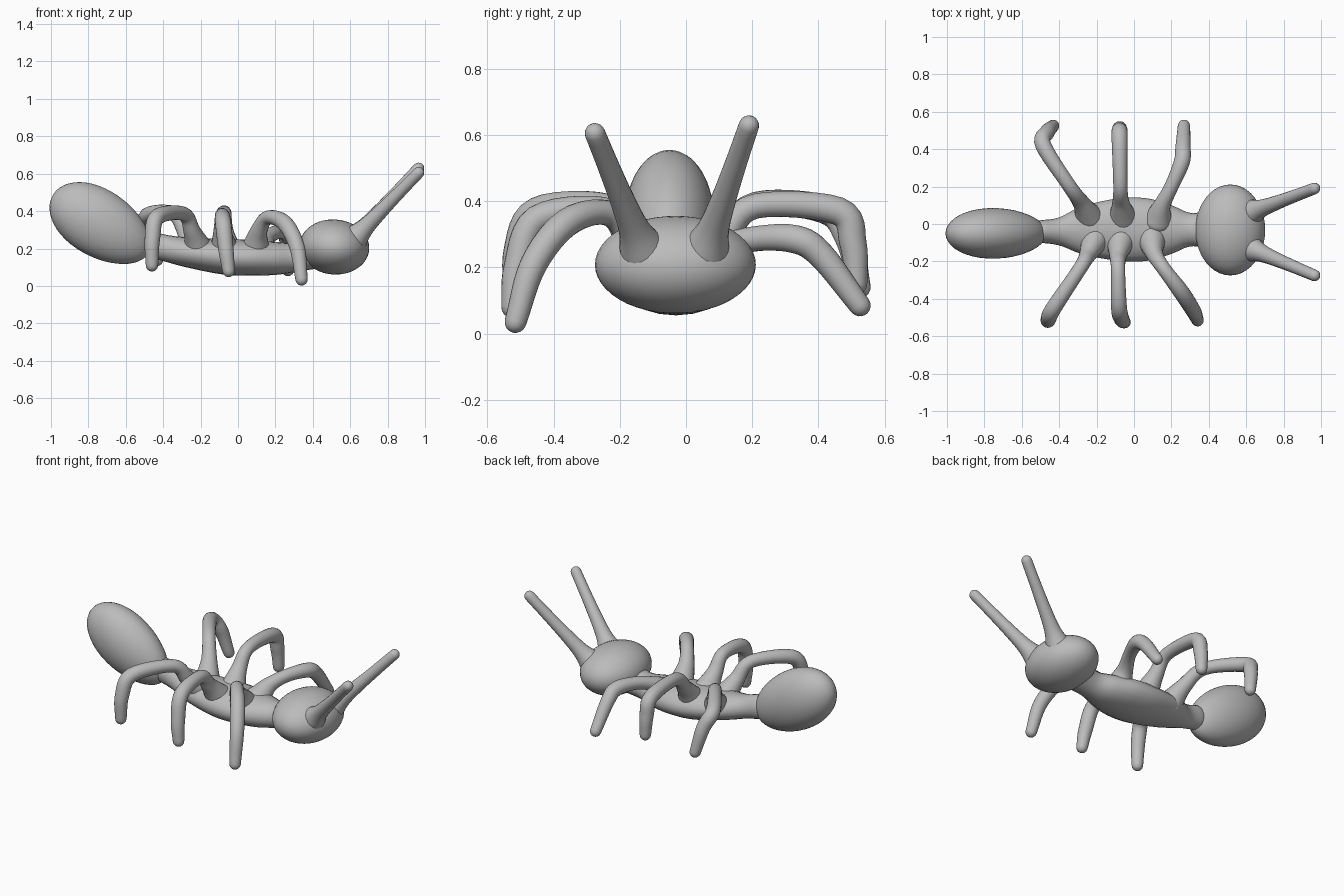
import bpy, bmesh, math
from mathutils import Vector, Matrix

if "Cube" in bpy.data.objects:
    bpy.data.objects.remove(bpy.data.objects["Cube"])

grey = bpy.data.materials.new("matte_grey")
grey.diffuse_color = (0.5, 0.5, 0.5, 1)
grey.use_nodes = True
grey.node_tree.nodes["Principled BSDF"].inputs["Base Color"].default_value = grey.diffuse_color


def finish(name, bm):
    bmesh.ops.recalc_face_normals(bm, faces=bm.faces)
    mesh = bpy.data.meshes.new(name)
    bm.to_mesh(mesh)
    bm.free()
    mesh.materials.append(grey)
    mesh.shade_smooth()
    obj = bpy.data.objects.new(name, mesh)
    bpy.context.collection.objects.link(obj)
    return obj


def egg(name, centre, radii, tilt=0.0, taper=0.0):
    """Ellipsoid, optionally slimmer towards +x, tilted about y."""
    bm = bmesh.new()
    bmesh.ops.create_uvsphere(bm, u_segments=40, v_segments=24, radius=1)
    for v in bm.verts:
        k = 1 - taper * v.co.x
        v.co = Vector((v.co.x * radii[0], v.co.y * radii[1] * k, v.co.z * radii[2] * k))
    bm.transform(Matrix.Translation(centre) @ Matrix.Rotation(tilt, 4, 'Y'))
    return finish(name, bm)


def spline(rows, steps=6):
    """Smooth curve through rows of (x, y, z, half width, half height)."""
    rows = [Vector(r) for r in rows]
    pts = [rows[0] * 2 - rows[1]] + rows + [rows[-1] * 2 - rows[-2]]
    out = []
    for a, b, c, d in zip(pts, pts[1:], pts[2:], pts[3:]):
        for i in range(steps):
            t = i / steps
            out.append(0.5 * (2 * b + (c - a) * t + (2 * a - 5 * b + 4 * c - d) * t * t
                              + (3 * b - a - 3 * c + d) * t ** 3))
    return out + [rows[-1]]


def limb(name, rows, sides=20):
    """Tube with a varying elliptical section and rounded ends."""
    path = spline(rows)
    cen = [Vector(p[:3]) for p in path]
    n = len(path)
    up = Vector((0, 0, 1))
    frames = []
    for i, p in enumerate(path):
        t = (cen[min(i + 1, n - 1)] - cen[max(i - 1, 0)]).normalized()
        up = (up - t * up.dot(t)).normalized()
        frames.append((cen[i], t, up.copy(), p[3], p[4]))

    def cap(frame, sign):
        c, t, u, w, h = frame
        return [(c + t * sign * min(w, h) * math.sin(a), t, u, w * math.cos(a), h * math.cos(a))
                for a in map(math.radians, (25, 48, 68, 82))]

    frames = cap(frames[0], -1)[::-1] + frames + cap(frames[-1], 1)
    bm = bmesh.new()
    rings = []
    for c, t, u, w, h in frames:
        side = t.cross(u)
        rings.append([bm.verts.new(c + side * w * math.cos(a) + u * h * math.sin(a))
                      for a in (2 * math.pi * k / sides for k in range(sides))])
    for a, b in zip(rings, rings[1:]):
        for k in range(sides):
            m = (k + 1) % sides
            bm.faces.new((a[k], a[m], b[m], b[k]))
    bm.faces.new(rings[0])
    bm.faces.new(rings[-1])
    return finish(name, bm)


# body masses
egg("head", (0.515, -0.032, 0.208), (0.187, 0.243, 0.147), tilt=0.08)
egg("abdomen", (-0.735, -0.05, 0.33), (0.299, 0.135, 0.178), tilt=math.radians(32), taper=0.08)

# thorax with narrow waist and neck
limb("thorax", [
    (-0.50, -0.04, 0.23, 0.06, 0.075),
    (-0.40, -0.04, 0.205, 0.075, 0.07),
    (-0.27, -0.035, 0.18, 0.13, 0.08),
    (-0.08, -0.03, 0.157, 0.167, 0.095),
    (0.07, -0.03, 0.15, 0.167, 0.095),
    (0.20, -0.03, 0.147, 0.13, 0.088),
    (0.30, -0.03, 0.152, 0.09, 0.078),
    (0.40, -0.03, 0.17, 0.10, 0.08)])


def leg(name, hip, thigh, knee, shin, foot):
    """Flared root in the thorax, raised thigh, bent knee, rounded foot."""
    inward = 0.08 if hip[1] < 0 else -0.08
    root = (hip[0] * 0.85, hip[1] + inward, 0.19)
    radii = (0.08, 0.047, 0.038, 0.043, 0.041, 0.033)
    limb(name, [(*p, r, r) for p, r in zip((root, hip, thigh, knee, shin, foot), radii)])


leg("left_front_leg", (0.15, 0.10, 0.25), (0.20, 0.20, 0.285), (0.255, 0.33, 0.285),
    (0.262, 0.41, 0.235), (0.267, 0.525, 0.085))
leg("left_middle_leg", (-0.07, 0.11, 0.29), (-0.073, 0.21, 0.385), (-0.077, 0.46, 0.37),
    (-0.077, 0.505, 0.27), (-0.075, 0.515, 0.15))
leg("left_rear_leg", (-0.28, 0.11, 0.29), (-0.35, 0.21, 0.39), (-0.485, 0.42, 0.375),
    (-0.465, 0.49, 0.29), (-0.432, 0.525, 0.14))
leg("right_front_leg", (0.11, -0.16, 0.29), (0.16, -0.24, 0.365), (0.25, -0.36, 0.335),
    (0.315, -0.46, 0.21), (0.34, -0.515, 0.035))
leg("right_middle_leg", (-0.085, -0.17, 0.29), (-0.085, -0.25, 0.375), (-0.08, -0.45, 0.345),
    (-0.065, -0.51, 0.20), (-0.05, -0.525, 0.08))
leg("right_rear_leg", (-0.245, -0.16, 0.29), (-0.29, -0.24, 0.385), (-0.43, -0.45, 0.37),
    (-0.458, -0.51, 0.25), (-0.46, -0.518, 0.11))

# antennae taper evenly from the head to rounded tips
for name, y0, y1, z1 in (("left_antenna", 0.06, 0.19, 0.628), ("right_antenna", -0.13, -0.275, 0.605)):
    base, tip = Vector((0.62, y0, 0.25)), Vector((0.965, y1, z1))
    limb(name, [(*base.lerp(tip, f), r, r)
                for f, r in ((0, 0.075), (0.18, 0.048), (0.42, 0.038), (0.72, 0.033), (1, 0.031))])
